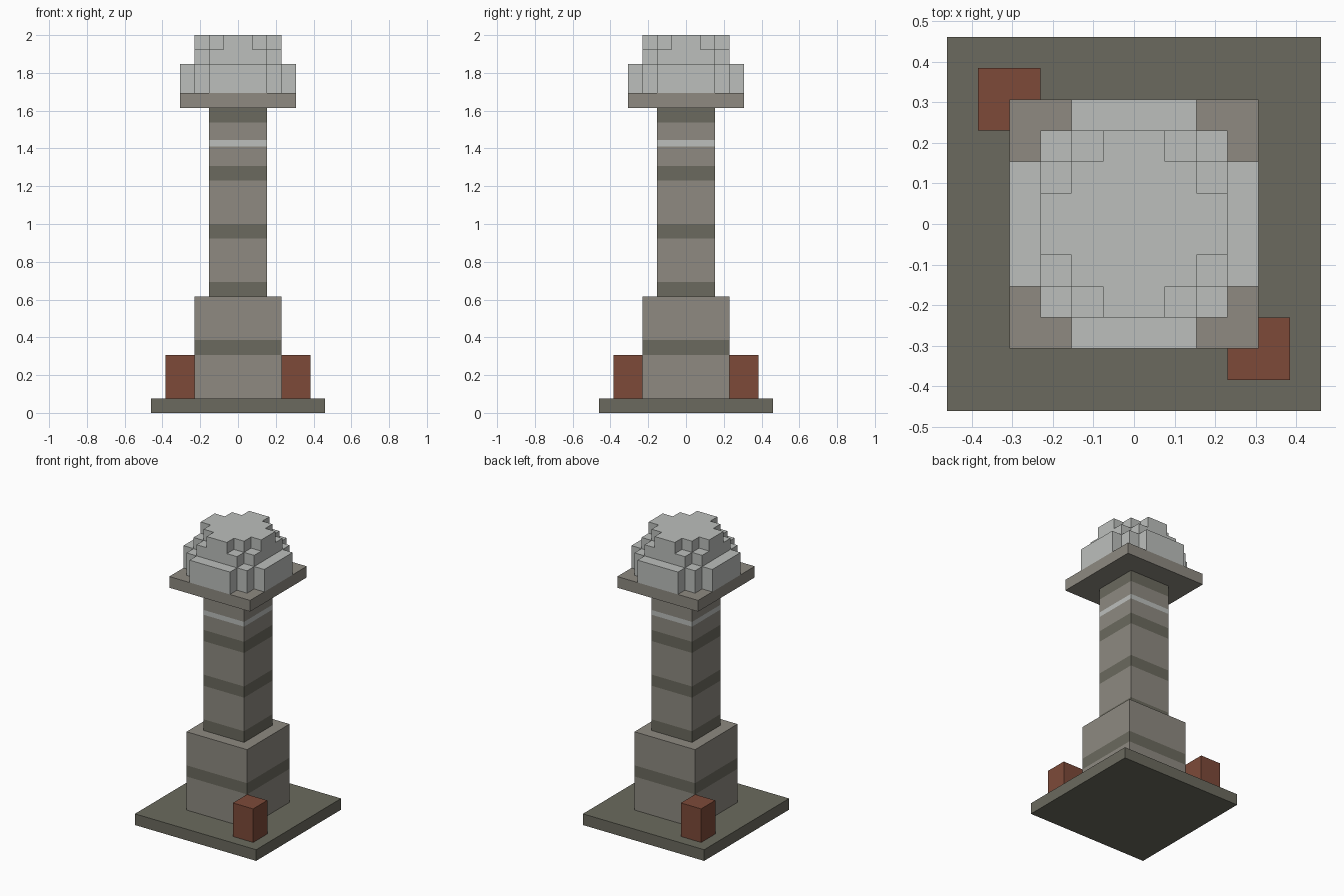
import bpy
import bmesh

cube = bpy.data.objects.get("Cube")
if cube:
    bpy.data.objects.remove(cube, do_unlink=True)

U = 2 / 26  # one block unit


def material(name, rgb):
    """Flat material from 0-255 sRGB values."""
    lin = [((c / 255 + 0.055) / 1.055) ** 2.4 for c in rgb]
    mat = bpy.data.materials.new(name)
    mat.use_nodes = True
    mat.diffuse_color = (*lin, 1)
    bsdf = mat.node_tree.nodes["Principled BSDF"]
    bsdf.inputs["Base Color"].default_value = (*lin, 1)
    bsdf.inputs["Roughness"].default_value = 0.9
    return mat


STONE = material("warm grey stone", (142, 138, 129))
DARK = material("dark olive stone", (107, 106, 94))
LIGHT = material("pale grey", (188, 191, 188))
RED = material("brick red", (125, 74, 57))


def square(r, cx=0, cy=0):
    return [(cx + r, cy - r), (cx + r, cy + r), (cx - r, cy + r), (cx - r, cy - r)]


def stepped(corners):
    """Four-way symmetric staircase outline from its outer corners in one quadrant."""
    quarter = []
    for i, (x, y) in enumerate(corners):
        quarter.append((x, y))
        if i + 1 < len(corners):
            quarter.append((corners[i + 1][0], y))
    outline = []
    for _ in range(4):
        outline += quarter
        quarter = [(-y, x) for x, y in quarter]
    return outline


def prism(name, outline, start, sections):
    """Extrude an outline upwards through (top height, material) sections."""
    mats = list(dict.fromkeys(m for _, m in sections))
    bm = bmesh.new()

    def ring(z):
        return [bm.verts.new((x * U, y * U, z * U)) for x, y in outline]

    low = ring(start)
    bm.faces.new(low[::-1]).material_index = mats.index(sections[0][1])
    for top, mat in sections:
        high = ring(top)
        for i in range(len(low)):
            j = (i + 1) % len(low)
            face = bm.faces.new((low[i], low[j], high[j], high[i]))
            face.material_index = mats.index(mat)
        low = high
    bm.faces.new(low).material_index = mats.index(sections[-1][1])
    bmesh.ops.recalc_face_normals(bm, faces=bm.faces)

    mesh = bpy.data.meshes.new(name)
    bm.to_mesh(mesh)
    bm.free()
    for mat in mats:
        mesh.materials.append(mat)
    obj = bpy.data.objects.new(name, mesh)
    bpy.context.collection.objects.link(obj)
    return obj


# Base slab and banded pedestal
prism("base_slab", square(6), 0, [(1, DARK)])
prism("pedestal", square(3), 1, [(4, STONE), (5, DARK), (8, STONE)])

# Shaft with dark bands and one thin pale band
prism("shaft", square(2), 8, [
    (9, DARK), (12, STONE), (13, DARK), (16, STONE), (17, DARK),
    (18.35, STONE), (18.78, LIGHT), (20, STONE), (21, DARK)])

# Cap plate
prism("cap_plate", square(4), 21, [(22, STONE)])

# Stepped dome
prism("dome_lower", stepped([(4, 2), (3, 3), (2, 4)]), 22, [(24, LIGHT)])
prism("dome_middle", stepped([(3, 2), (2, 3)]), 24, [(25, LIGHT)])
prism("dome_top", stepped([(3, 1), (2, 2), (1, 3)]), 25, [(26, LIGHT)])

# Red blocks at two opposite pedestal corners
for name, side in (("front_left_block", 1), ("back_right_block", -1)):
    prism(name, square(1, 4 * side, -4 * side), 1, [(4, RED)])
